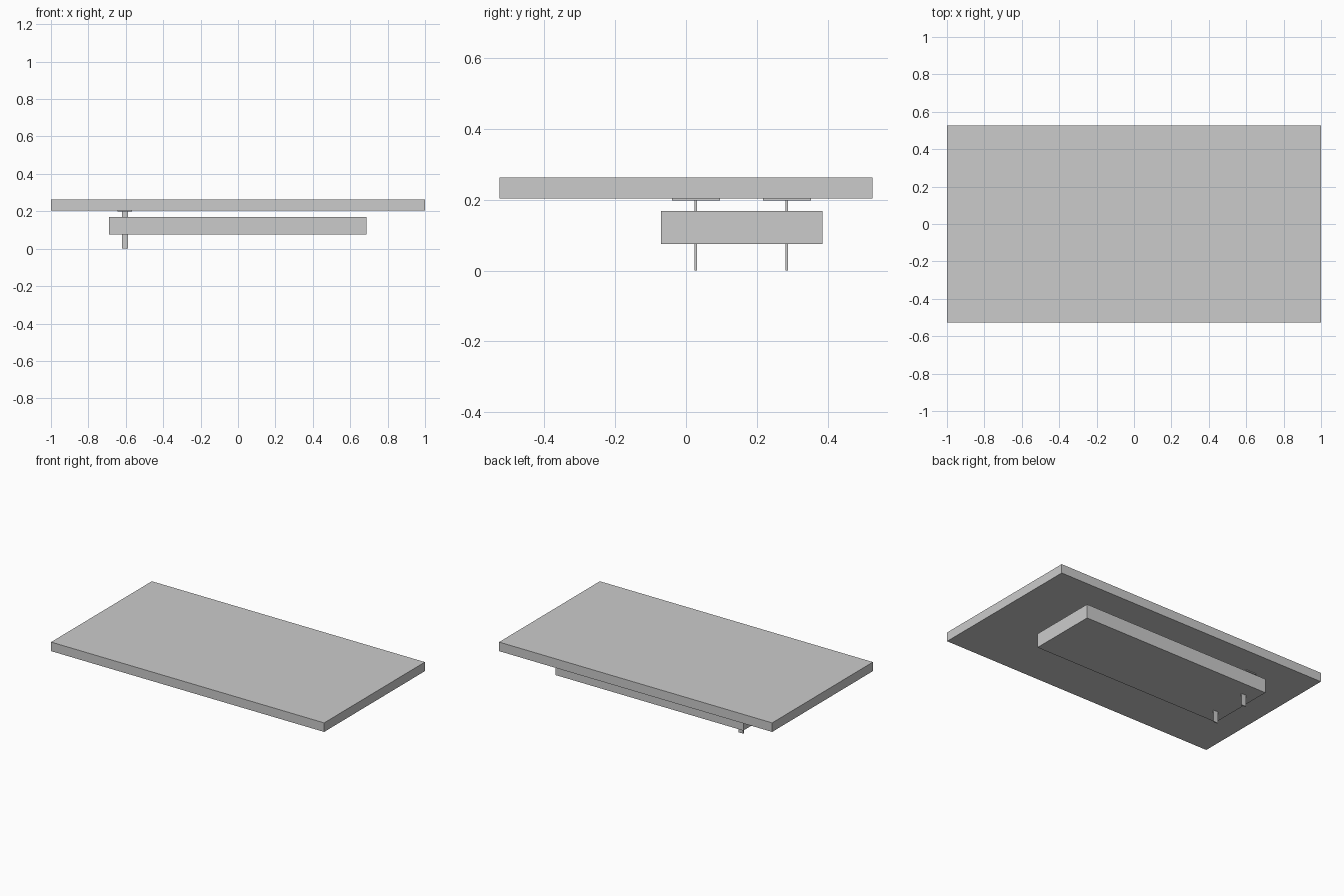
import bpy

if "Cube" in bpy.data.objects:
    bpy.data.objects.remove(bpy.data.objects["Cube"])


def box(name, x, y, z):
    """Axis-aligned box from (min, max) ranges."""
    bpy.ops.mesh.primitive_cube_add(size=1)
    ob = bpy.context.object
    ob.name = name
    ob.location = [(a + b) / 2 for a, b in (x, y, z)]
    ob.scale = [b - a for a, b in (x, y, z)]
    bpy.ops.object.transform_apply(location=False, rotation=False, scale=True)
    return ob


# Wide top board
box("top_board", (-1, 1), (-0.527, 0.527), (0.204, 0.264))

# Long block slung beneath the board
box("lower_block", (-0.69, 0.686), (-0.07, 0.386), (0.076, 0.169))

# Two flat bars through the block, each capped by a mounting plate
for side, y in (("front", 0.028), ("back", 0.285)):
    box(side + "_bar", (-0.621, -0.588), (y - 0.0035, y + 0.0035), (0, 0.199))
    box(side + "_mounting_plate", (-0.644, -0.566), (y - 0.068, y + 0.068), (0.198, 0.204))
